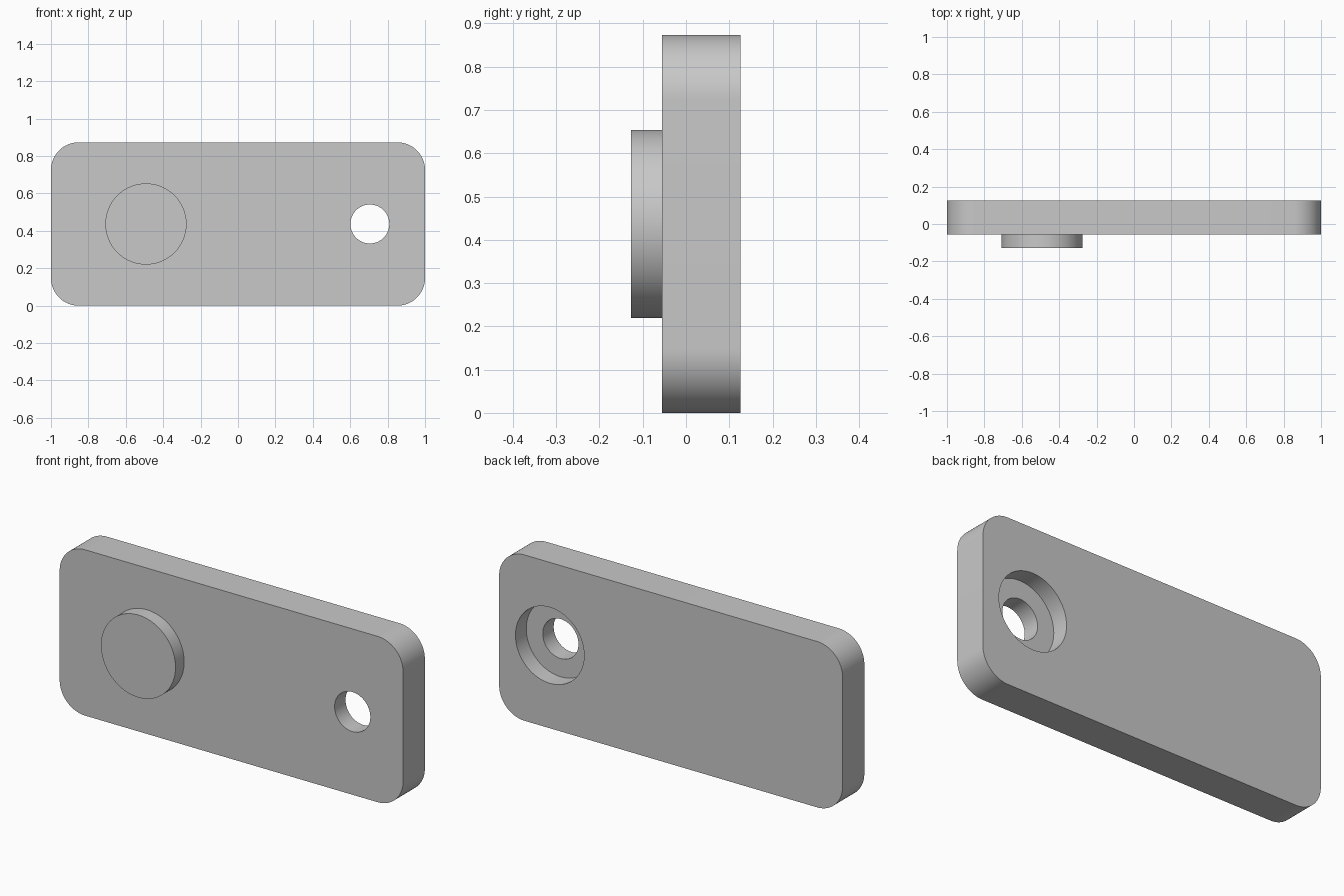
import bpy
import bmesh
from math import cos, sin, pi, radians

default = bpy.data.objects.get("Cube")
if default:
    bpy.data.objects.remove(default, do_unlink=True)

WIDTH, HEIGHT, CORNER = 2.0, 0.873, 0.148
FRONT, BACK, BOSS_FRONT, STEP = -0.055, 0.126, -0.127, 0.036
MID = HEIGHT / 2
HOLE_X, BOSS_X = 0.705, -0.492

grey = bpy.data.materials.new("plain grey")
grey.use_nodes = True
colour = (0.58, 0.58, 0.58, 1)
grey.diffuse_color = colour
grey.node_tree.nodes["Principled BSDF"].inputs["Base Color"].default_value = colour


def arc(cx, cz, r, start, end, steps):
    return [(cx + r * cos(start + (end - start) * i / steps),
             cz + r * sin(start + (end - start) * i / steps)) for i in range(steps + 1)]


def circle(cx, r, steps=96):
    return arc(cx, MID, r, 0, 2 * pi, steps)[:-1]


def prism(name, outline, y0, y1):
    """Extrude an x-z outline from y0 to y1."""
    bm = bmesh.new()
    face = bm.faces.new([bm.verts.new((x, y0, z)) for x, z in outline])
    new = bmesh.ops.extrude_face_region(bm, geom=[face])["geom"]
    bmesh.ops.translate(bm, vec=(0, y1 - y0, 0),
                        verts=[v for v in new if isinstance(v, bmesh.types.BMVert)])
    bmesh.ops.recalc_face_normals(bm, faces=bm.faces)
    mesh = bpy.data.meshes.new(name)
    bm.to_mesh(mesh)
    bm.free()
    mesh.materials.append(grey)
    obj = bpy.data.objects.new(name, mesh)
    bpy.context.collection.objects.link(obj)
    return obj


def select(obj):
    bpy.ops.object.select_all(action='DESELECT')
    obj.select_set(True)
    bpy.context.view_layer.objects.active = obj


def cut(target, cutter):
    cutter.hide_render = True
    mod = target.modifiers.new(cutter.name, 'BOOLEAN')
    mod.operation = 'DIFFERENCE'
    mod.solver = 'EXACT'
    mod.object = cutter
    select(target)
    bpy.ops.object.modifier_apply(modifier=mod.name)
    bpy.data.objects.remove(cutter, do_unlink=True)


# Plate with four rounded corners
outline = []
dx, dz = WIDTH / 2 - CORNER, MID - CORNER
for i, (sx, sz) in enumerate([(1, 1), (-1, 1), (-1, -1), (1, -1)]):
    outline += arc(sx * dx, MID + sz * dz, CORNER, i * pi / 2, (i + 1) * pi / 2, 20)
plate = prism("plate", outline, FRONT, BACK)

# Through hole and the wider recess behind it
cut(plate, prism("hole_cutter", circle(HOLE_X, 0.104), FRONT - 0.1, BACK + 0.1))
cut(plate, prism("recess_cutter", circle(HOLE_X, 0.2), STEP, BACK + 0.1))

# Round raised boss on the front
boss = prism("boss", circle(BOSS_X, 0.217), BOSS_FRONT, FRONT)

for part in (plate, boss):
    select(part)
    bpy.ops.object.shade_smooth_by_angle(angle=radians(30))
